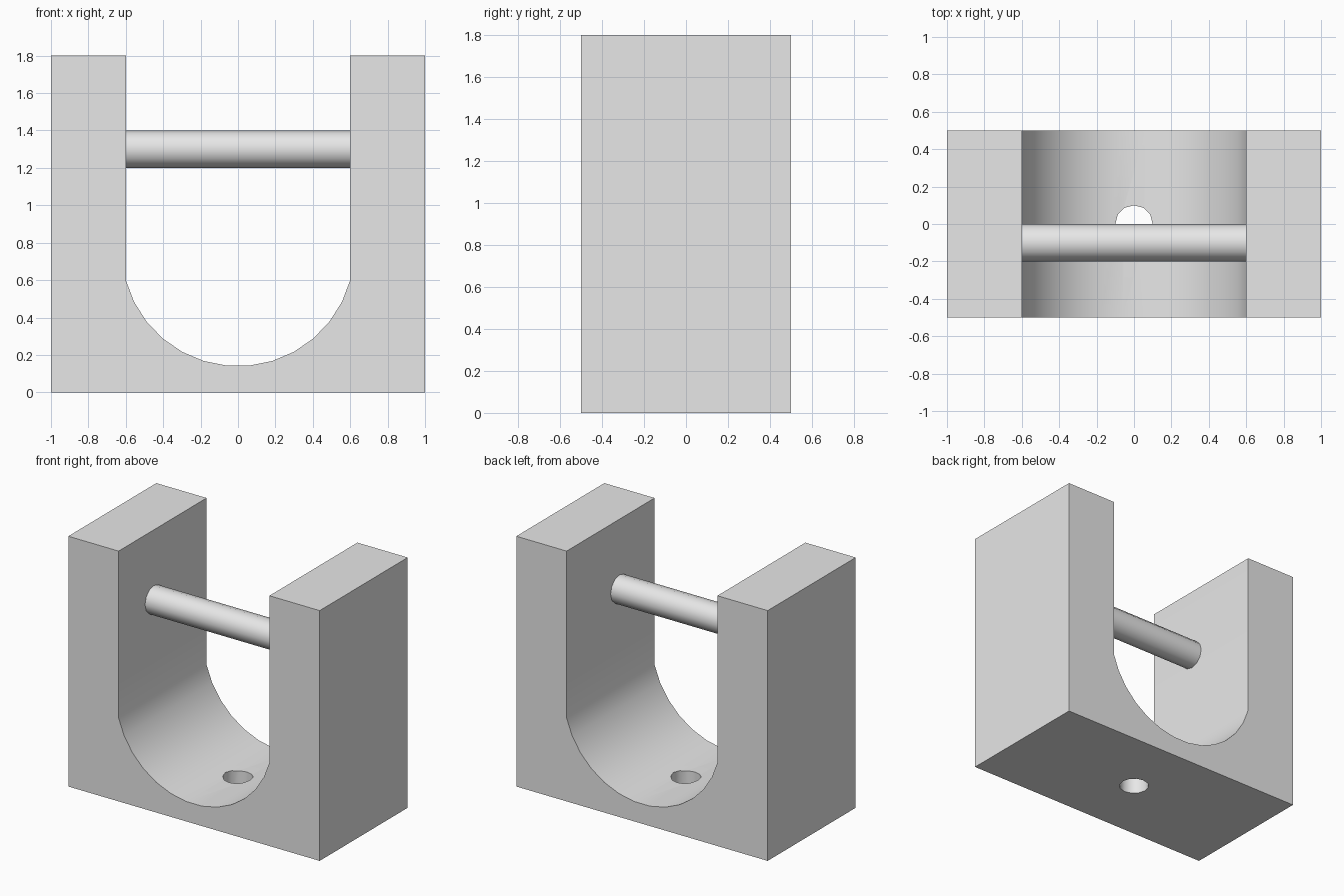
import bpy, bmesh, math
from mathutils import Vector

if "Cube" in bpy.data.objects:
    bpy.data.objects.remove(bpy.data.objects["Cube"], do_unlink=True)

# One plain grey
GREY = (0.8, 0.8, 0.8, 1)
grey = bpy.data.materials.new("plain_grey")
grey.use_nodes = True
grey.diffuse_color = GREY
grey.node_tree.nodes["Principled BSDF"].inputs["Base Color"].default_value = GREY


def select_only(obj):
    bpy.ops.object.select_all(action="DESELECT")
    obj.select_set(True)
    bpy.context.view_layer.objects.active = obj


def smooth(obj):
    select_only(obj)
    bpy.ops.object.shade_smooth_by_angle(angle=math.radians(35))


def cylinder(name, radius, depth, location, rotation=(0, 0, 0)):
    bpy.ops.mesh.primitive_cylinder_add(vertices=12, radius=radius, depth=depth,
                                        location=location, rotation=rotation)
    obj = bpy.context.object
    obj.name = name
    obj.data.materials.append(grey)
    return obj


# U-shaped bracket: straight arms joined by a faceted arc, extruded in depth
HALF_GAP, ARC_BOTTOM, ARC_TOP, STEPS = 0.6, 0.14, 0.6, 13
sag = ARC_TOP - ARC_BOTTOM
radius = (HALF_GAP ** 2 + sag ** 2) / (2 * sag)
half_angle = math.asin(HALF_GAP / radius)
arc = []
for i in range(STEPS + 1):
    a = half_angle * (1 - 2 * i / STEPS)
    arc.append((radius * math.sin(a), ARC_BOTTOM + radius * (1 - math.cos(a))))
profile = [(-1, 0), (1, 0), (1, 1.8), (HALF_GAP, 1.8)] + arc + [(-HALF_GAP, 1.8), (-1, 1.8)]

bm = bmesh.new()
face = bm.faces.new([bm.verts.new((x, -0.5, z)) for x, z in profile])
extruded = bmesh.ops.extrude_face_region(bm, geom=[face])
moved = [v for v in extruded["geom"] if isinstance(v, bmesh.types.BMVert)]
bmesh.ops.translate(bm, vec=Vector((0, 1, 0)), verts=moved)
bmesh.ops.recalc_face_normals(bm, faces=bm.faces)
mesh = bpy.data.meshes.new("bracket")
bm.to_mesh(mesh)
bm.free()
mesh.materials.append(grey)
bracket = bpy.data.objects.new("bracket", mesh)
bpy.context.collection.objects.link(bracket)

# Mounting hole through the base
cutter = cylinder("hole_cutter", 0.1, 1, (0, 0, 0.1), (0, 0, math.pi / 2))
cutter.hide_render = True
cut = bracket.modifiers.new("mounting_hole", "BOOLEAN")
cut.operation = "DIFFERENCE"
cut.solver = "EXACT"
cut.object = cutter
select_only(bracket)
bpy.ops.object.modifier_apply(modifier=cut.name)
bpy.data.objects.remove(cutter, do_unlink=True)
smooth(bracket)

# Cross pin between the arms, set towards the front
pin = cylinder("cross_pin", 0.1, 2 * HALF_GAP, (0, -0.1, 1.3), (0, math.pi / 2, 0))
smooth(pin)
